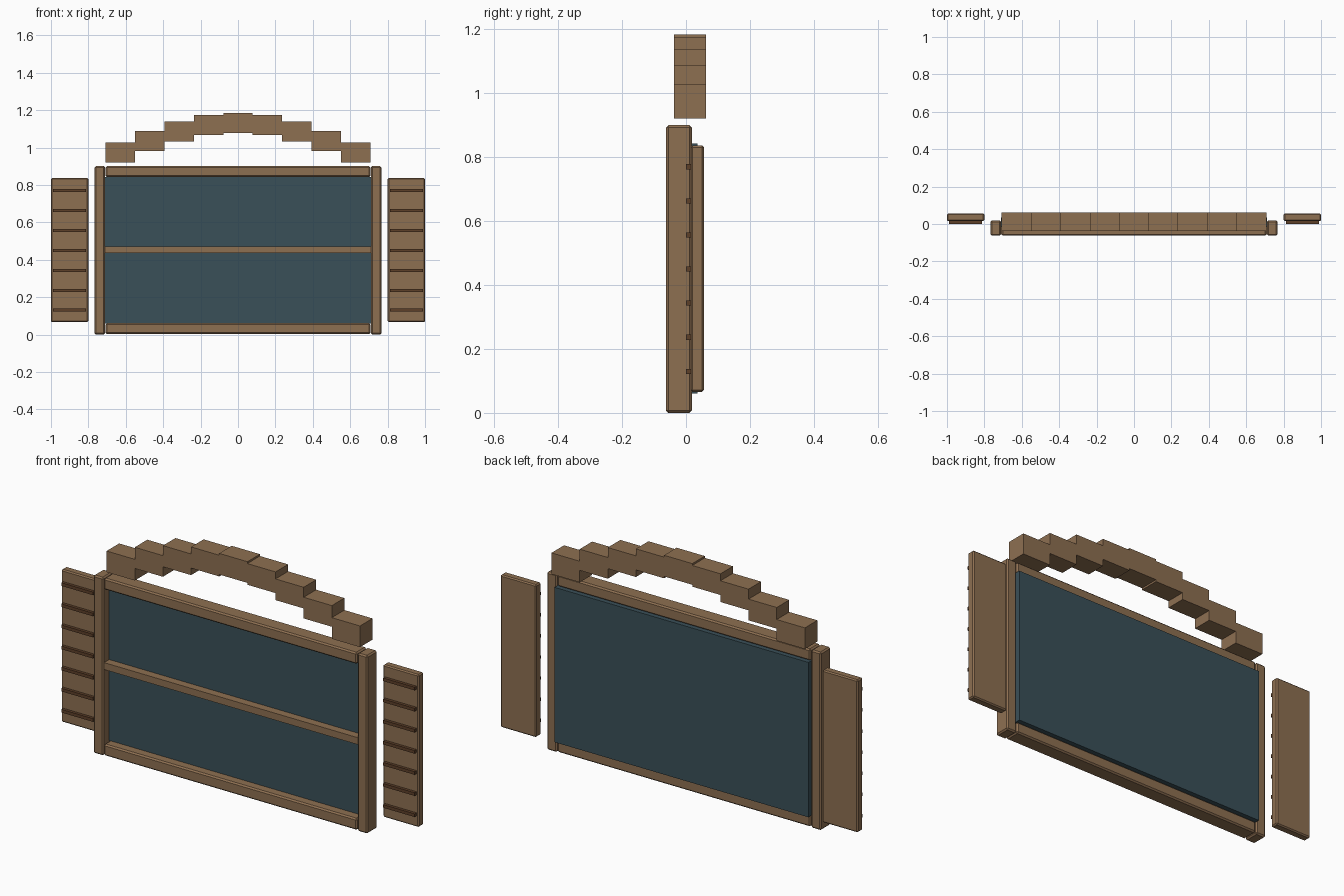
import bpy

if "Cube" in bpy.data.objects:
    bpy.data.objects.remove(bpy.data.objects["Cube"])


def material(name, color):
    m = bpy.data.materials.new(name)
    m.diffuse_color = color
    m.use_nodes = True
    m.node_tree.nodes["Principled BSDF"].inputs["Base Color"].default_value = m.diffuse_color
    return m


wood = material("wood", (0.27, 0.16, 0.083, 1))
dark = material("dark_wood", (0.11, 0.05, 0.022, 1))
teal = material("glass", (0.042, 0.08, 0.098, 1))


def box(name, x, y, z, mat, bevel=0):
    """Box from (min, max) ranges, with an optional chamfer."""
    bpy.ops.mesh.primitive_cube_add(
        size=1, location=[(r[0] + r[1]) / 2 for r in (x, y, z)])
    ob = bpy.context.object
    ob.name = name
    ob.scale = [r[1] - r[0] for r in (x, y, z)]
    bpy.ops.object.transform_apply(location=False, rotation=False, scale=True)
    ob.data.materials.append(mat)
    if bevel:
        mod = ob.modifiers.new("chamfer", 'BEVEL')
        mod.width = bevel
        mod.segments = 1
    return ob


def span(center, size):
    return (center - size / 2, center + size / 2)


# Window frame, glass and middle bar
frame_y = (-0.0625, 0.018)
box("bottom_rail", (-0.708, 0.708), frame_y, (0.003, 0.061), wood, 0.007)
box("top_rail", (-0.708, 0.708), frame_y, (0.842, 0.9), wood, 0.007)
box("glass_pane", (-0.71, 0.71), (-0.015, 0.036), (0.06, 0.843), teal)
box("middle_bar", (-0.71, 0.71), (-0.056, 0.0), (0.435, 0.47), wood)

# Side posts, shutters and slats on both sides
for side, s in (("left", -1), ("right", 1)):
    box(side + "_post", span(s * 0.739, 0.056), frame_y, (0.0, 0.9), wood, 0.007)
    box(side + "_shutter", span(s * 0.9, 0.2), (0.015, 0.056), (0.066, 0.837), wood, 0.006)
    for i in range(7):
        box(f"{side}_slat_{i + 1}", span(s * 0.9, 0.176), (0.0, 0.018),
            span(0.13 + i * 0.1067, 0.016), dark)

# Stepped arch of blocks above the window
heights = [1.1305, 1.121, 1.0855, 1.035, 0.974]
for i in range(-4, 5):
    box(f"arch_block_{i + 5}", span(i * 0.1575, 0.1575), (-0.0375, 0.0625),
        span(heights[abs(i)], 0.107), wood)
